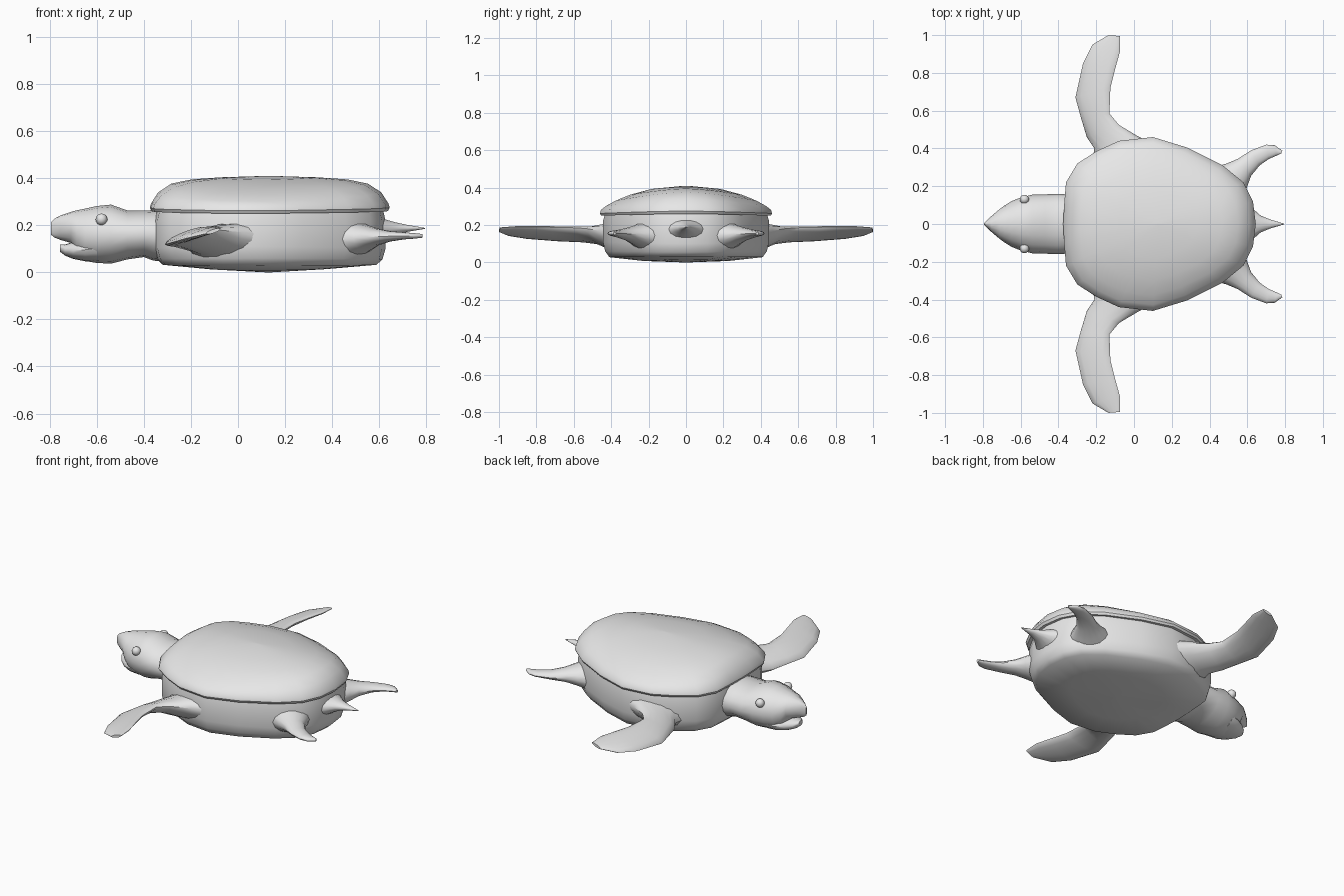
import bpy, bmesh, math
from mathutils import Vector

grey = bpy.data.materials.new("plain grey")
grey.diffuse_color = (0.8, 0.8, 0.8, 1)


def finish(obj, angle=40):
    obj.data.materials.append(grey)
    bpy.ops.object.select_all(action='DESELECT')
    obj.select_set(True)
    bpy.context.view_layer.objects.active = obj
    bpy.ops.object.shade_smooth_by_angle(angle=math.radians(angle))


def loft(name, rings, angle=40):
    """Skin a list of closed rings and cap both ends."""
    bm = bmesh.new()
    vr = [[bm.verts.new(p) for p in r] for r in rings]
    n = len(vr[0])
    for a, b in zip(vr, vr[1:]):
        for i in range(n):
            j = (i + 1) % n
            bm.faces.new((a[i], a[j], b[j], b[i]))
    bm.faces.new(vr[0][::-1])
    bm.faces.new(vr[-1])
    bmesh.ops.recalc_face_normals(bm, faces=bm.faces)
    me = bpy.data.meshes.new(name)
    bm.to_mesh(me)
    bm.free()
    obj = bpy.data.objects.new(name, me)
    bpy.context.collection.objects.link(obj)
    finish(obj, angle)


def ellipse(c, a, b, n=14):
    c, a, b = Vector(c), Vector(a), Vector(b)
    return [c + a * math.cos(t) + b * math.sin(t)
            for t in (2 * math.pi * i / n for i in range(n))]


def head_rings(sections, n=16):
    """Sections along x: (x, bottom z, top z, half width)."""
    return [ellipse((x, 0, (lo + hi) / 2), (0, w, 0), (0, 0, (hi - lo) / 2), n)
            for x, lo, hi, w in sections]


def fin(name, sections, side):
    """Sections: (leading point, trailing point, thickness)."""
    rings = []
    for lead, trail, t in sections:
        l, r = Vector(lead), Vector(trail)
        l.y *= side
        r.y *= side
        d = r - l
        up = Vector((-d.z * d.x, -d.z * d.y, d.x ** 2 + d.y ** 2)).normalized()
        rings.append(ellipse((l + r) / 2, d / 2, up * t / 2))
    loft(name, rings)


# Outline shared by shell and body
half = [(-0.37, 0.10), (-0.36, 0.22), (-0.30, 0.32), (-0.20, 0.385),
        (-0.08, 0.44), (0.10, 0.46), (0.28, 0.405), (0.47, 0.31),
        (0.58, 0.22), (0.63, 0.12)]
outline = [(-0.375, 0)] + half + [(0.645, 0)] + [(x, -y) for x, y in half[::-1]]
CX = 0.13


def outline_ring(scale, z_end, z_side):
    return [(CX + (x - CX) * scale, y * scale,
             z_end + (z_side - z_end) * (abs(y) / 0.46) ** 1.5)
            for x, y in outline]


# Domed shell with an overhanging rim
loft("shell", [outline_ring(*r) for r in (
    (0.95, 0.265, 0.25), (0.985, 0.260, 0.25), (1.0, 0.275, 0.262),
    (0.99, 0.292, 0.28), (0.93, 0.340, 0.302), (0.82, 0.377, 0.330),
    (0.65, 0.395, 0.362), (0.40, 0.404, 0.393), (0.02, 0.41, 0.41))])

# Body and belly
loft("body", [outline_ring(*r) for r in (
    (0.94, 0.275, 0.265), (0.965, 0.22, 0.22), (0.965, 0.10, 0.11),
    (0.94, 0.055, 0.06), (0.89, 0.032, 0.028), (0.50, 0.015, 0.008),
    (0.02, 0.0, 0.0))], 50)

# Head and neck, ending in a pointed beak
loft("head", head_rings([
    (-0.25, 0.04, 0.262, 0.15), (-0.36, 0.05, 0.265, 0.157),
    (-0.40, 0.065, 0.262, 0.16), (-0.47, 0.055, 0.263, 0.157),
    (-0.54, 0.037, 0.288, 0.155), (-0.60, 0.040, 0.282, 0.14),
    (-0.65, 0.048, 0.271, 0.12), (-0.685, 0.075, 0.264, 0.098),
    (-0.71, 0.125, 0.257, 0.08), (-0.755, 0.138, 0.242, 0.042),
    (-0.78, 0.148, 0.228, 0.018), (-0.795, 0.160, 0.212, 0.004)]))

# Lower jaw
loft("lower_jaw", head_rings([
    (-0.60, 0.045, 0.16, 0.115), (-0.65, 0.047, 0.145, 0.105),
    (-0.70, 0.057, 0.13, 0.078), (-0.735, 0.071, 0.118, 0.048),
    (-0.757, 0.088, 0.119, 0.018)]))

# Tail
loft("tail", [ellipse((x, 0, z), (0, w, 0), (0, 0, h)) for x, z, w, h in (
    (0.57, 0.17, 0.13, 0.07), (0.63, 0.18, 0.08, 0.045),
    (0.67, 0.185, 0.045, 0.028), (0.72, 0.187, 0.024, 0.015),
    (0.795, 0.187, 0.002, 0.002))])

front = [((-0.22, 0.33, 0.11), (0.22, 0.36, 0.15), 0.17),
         ((-0.21, 0.40, 0.11), (0.02, 0.465, 0.17), 0.12),
         ((-0.25, 0.46, 0.11), (-0.08, 0.525, 0.18), 0.07),
         ((-0.283, 0.57, 0.115), (-0.13, 0.585, 0.185), 0.05),
         ((-0.31, 0.67, 0.118), (-0.125, 0.72, 0.188), 0.045),
         ((-0.27, 0.85, 0.13), (-0.10, 0.82, 0.19), 0.036),
         ((-0.22, 0.95, 0.145), (-0.075, 0.91, 0.19), 0.028),
         ((-0.135, 1.0, 0.165), (-0.075, 0.995, 0.185), 0.016)]
rear = [((0.42, 0.30, 0.14), (0.57, 0.12, 0.14), 0.16),
        ((0.49, 0.32, 0.145), (0.60, 0.20, 0.145), 0.11),
        ((0.55, 0.345, 0.15), (0.62, 0.255, 0.15), 0.075),
        ((0.62, 0.39, 0.153), (0.665, 0.31, 0.153), 0.045),
        ((0.70, 0.42, 0.155), (0.715, 0.345, 0.155), 0.03),
        ((0.745, 0.417, 0.155), (0.755, 0.362, 0.155), 0.024),
        ((0.785, 0.388, 0.155), (0.78, 0.374, 0.155), 0.016)]

for side, tag in ((1, "left"), (-1, "right")):
    # Swept front and rear flippers
    fin("front_flipper_" + tag, front, side)
    fin("rear_flipper_" + tag, rear, side)
    # Eye
    bpy.ops.mesh.primitive_uv_sphere_add(segments=12, ring_count=8, radius=0.025,
                                         location=(-0.58, side * 0.13, 0.225))
    eye = bpy.context.object
    eye.name = "eye_" + tag
    finish(eye)
